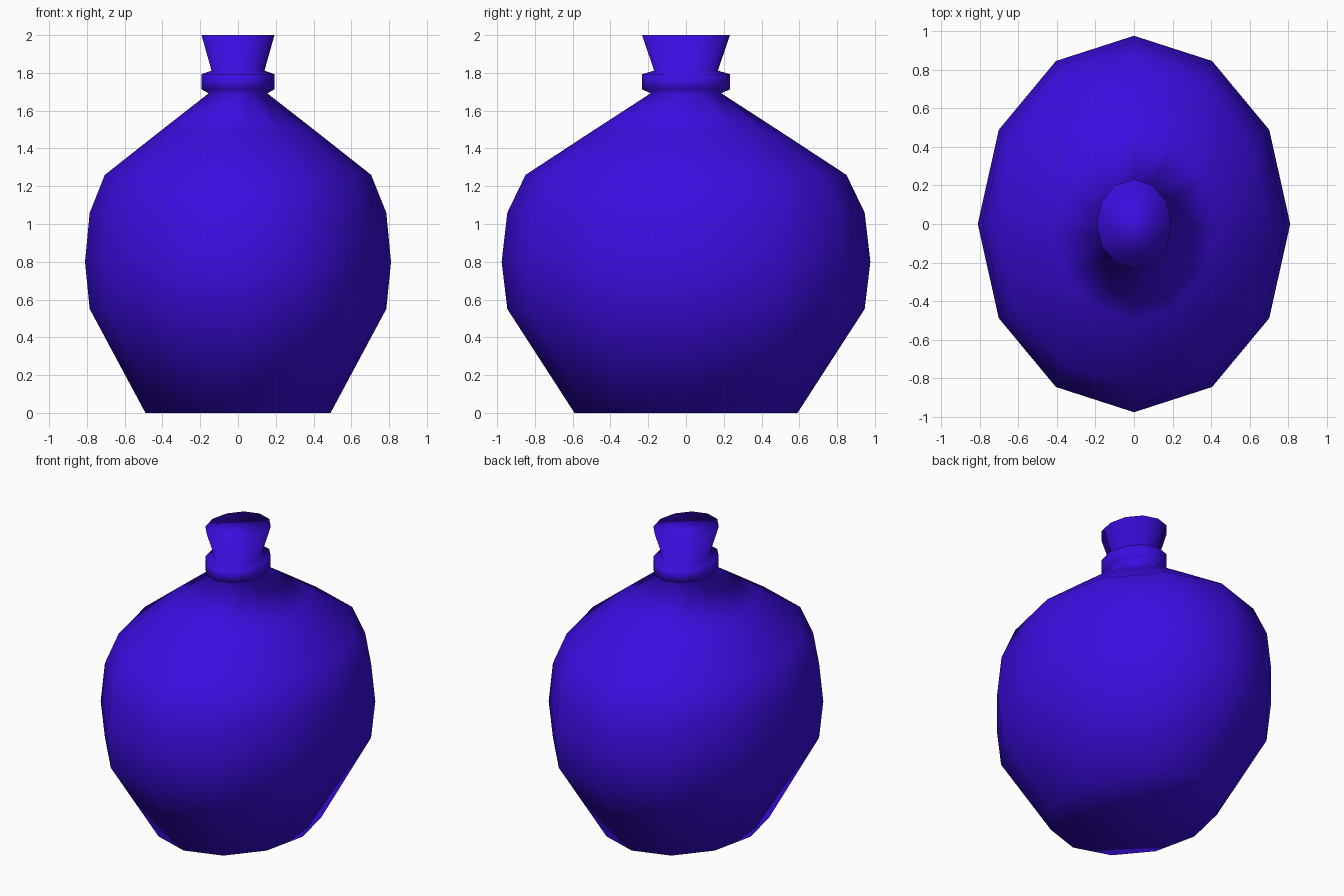
import bpy
import bmesh
import math

cube = bpy.data.objects.get("Cube")
if cube:
    bpy.data.objects.remove(cube)

SIDES = 12
DEPTH = 1.205  # front-to-back stretch of the oval section

# One flat glaze colour
glaze = bpy.data.materials.new("violet_blue")
glaze.use_nodes = True
colour = (0.045, 0.004, 0.76, 1)
glaze.diffuse_color = colour
glaze.node_tree.nodes["Principled BSDF"].inputs["Base Color"].default_value = colour

# Half-width and height, from foot to lip
profile = [
    (0.49, 0), (0.785, 0.55), (0.81, 0.8), (0.785, 1.06), (0.705, 1.26),  # belly
    (0.42, 1.485), (0.155, 1.692),                                      # shoulder
    (0.193, 1.713), (0.193, 1.793), (0.14, 1.812),                      # collar
    (0.193, 2.0),                                                       # stopper
]


def lathe_oval(name, points):
    """Stack oval rings, bridge them and close both ends."""
    bm = bmesh.new()
    rings = []
    for radius, z in points:
        angles = [math.tau * i / SIDES for i in range(SIDES)]
        rings.append([bm.verts.new((radius * math.cos(a),
                                    radius * DEPTH * math.sin(a), z))
                      for a in angles])
    for low, high in zip(rings, rings[1:]):
        for i in range(SIDES):
            j = (i + 1) % SIDES
            bm.faces.new((low[i], low[j], high[j], high[i]))
    bm.faces.new(rings[0][::-1])
    bm.faces.new(rings[-1])
    for face in bm.faces:
        face.smooth = True
    mesh = bpy.data.meshes.new(name)
    bm.to_mesh(mesh)
    bm.free()
    mesh.materials.append(glaze)
    obj = bpy.data.objects.new(name, mesh)
    bpy.context.collection.objects.link(obj)
    return obj


# Flask with collar and flared stopper, in one smooth skin
lathe_oval("flask", profile)
